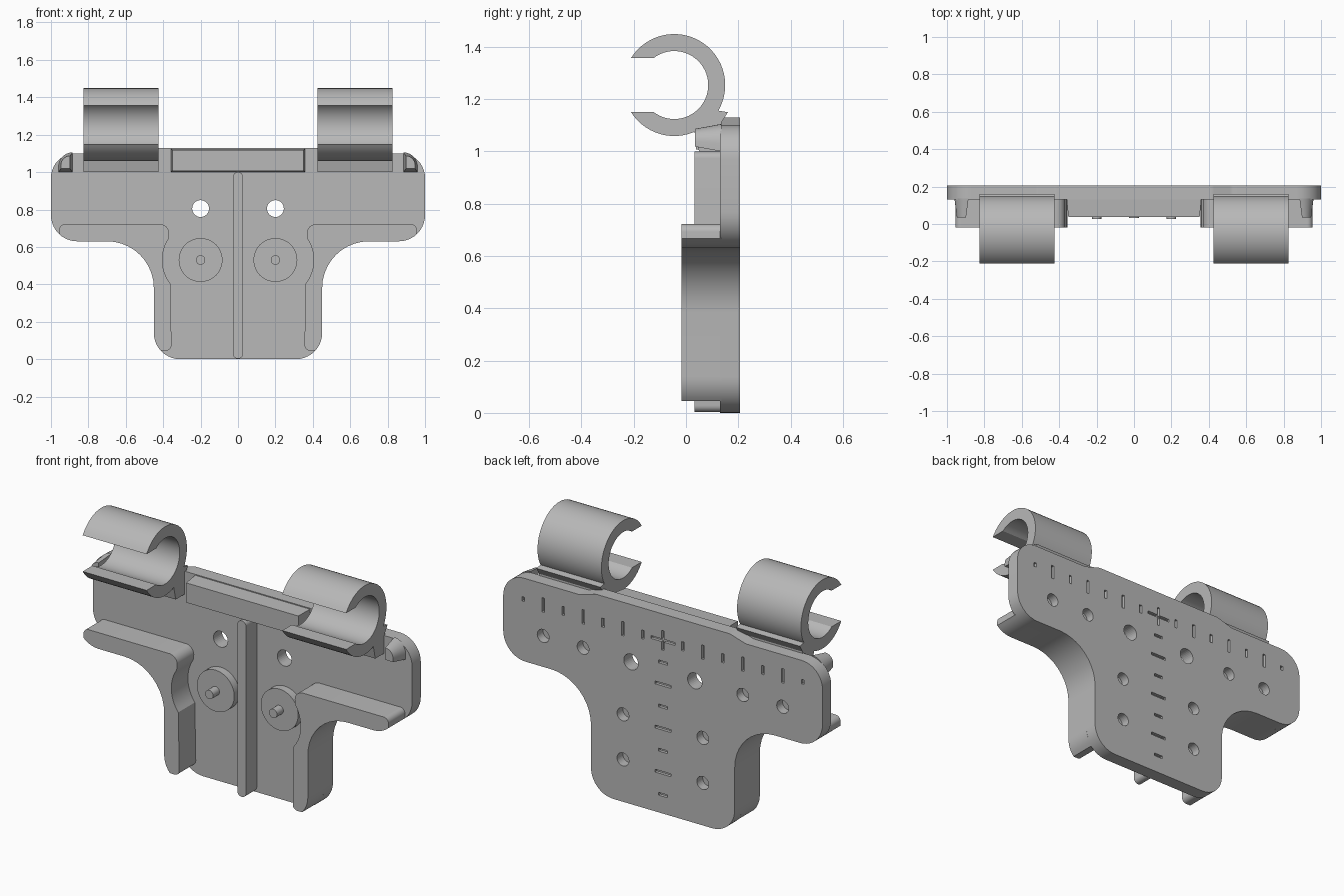
import bpy, bmesh, math
from mathutils import Vector

old = bpy.data.objects.get("Cube")
if old:
    bpy.data.objects.remove(old, do_unlink=True)

grey = bpy.data.materials.new("plain grey")
grey.use_nodes = True
grey.diffuse_color = (0.48, 0.48, 0.48, 1)
grey.node_tree.nodes["Principled BSDF"].inputs["Base Color"].default_value = grey.diffuse_color


def arc(cx, cy, r, a0, a1, n):
    """Points on an arc, angles in degrees."""
    angles = [math.radians(a0 + (a1 - a0) * i / n) for i in range(n + 1)]
    return [(cx + r * math.cos(a), cy + r * math.sin(a)) for a in angles]


def rounded(corners, n=10):
    """Outline from (u, v, radius) corners, each filleted."""
    out = []
    for i, (u, v, r) in enumerate(corners):
        p = Vector((u, v))
        if not r:
            out.append((u, v))
            continue
        a = (Vector(corners[i - 1][:2]) - p).normalized()
        b = (Vector(corners[(i + 1) % len(corners)][:2]) - p).normalized()
        half = a.angle(b) / 2
        c = p + (a + b).normalized() * (r / math.sin(half))
        start = p + a * (r / math.tan(half)) - c
        end = p + b * (r / math.tan(half)) - c
        a0 = math.atan2(start.y, start.x)
        turn = (math.atan2(end.y, end.x) - a0 + math.pi) % math.tau - math.pi
        for k in range(n + 1):
            t = a0 + turn * k / n
            out.append((c.x + r * math.cos(t), c.y + r * math.sin(t)))
    return out


def add_prism(bm, outline, lo, hi, axis="y", side=1, taper=1.0, inset=None):
    """Extrude an outline along an axis; the lo end may shrink."""
    n = len(outline)
    cu = (min(p[0] for p in outline) + max(p[0] for p in outline)) / 2
    cv = (min(p[1] for p in outline) + max(p[1] for p in outline)) / 2
    tu, tv = inset or (taper, taper)
    rings = []
    for d, su, sv in ((lo, tu, tv), (hi, 1, 1)):
        ring = []
        for u, v in outline:
            u, v = cu + (u - cu) * su, cv + (v - cv) * sv
            co = (u * side, d, v) if axis == "y" else (d * side, u, v)
            ring.append(bm.verts.new(co))
        rings.append(ring)
    a, b = rings
    faces = [bm.faces.new(a), bm.faces.new(b)]
    for i in range(n):
        j = (i + 1) % n
        faces.append(bm.faces.new((a[i], a[j], b[j], b[i])))
    bmesh.ops.recalc_face_normals(bm, faces=faces)


def finish(name, bm):
    mesh = bpy.data.meshes.new(name)
    bm.to_mesh(mesh)
    bm.free()
    obj = bpy.data.objects.new(name, mesh)
    bpy.context.collection.objects.link(obj)
    mesh.materials.append(grey)
    return obj


def smooth(obj):
    bpy.ops.object.select_all(action="DESELECT")
    obj.select_set(True)
    bpy.context.view_layer.objects.active = obj
    bpy.ops.object.shade_smooth_by_angle(angle=math.radians(30))


def part(name, outline, lo, hi, **kw):
    bm = bmesh.new()
    add_prism(bm, outline, lo, hi, **kw)
    obj = finish(name, bm)
    smooth(obj)
    return obj


def circle(x, z, r, n=32):
    return arc(x, z, r, 0, 360 - 360 / n, n - 1)


def box(x, z, w, h):
    return [(x - w / 2, z - h / 2), (x + w / 2, z - h / 2),
            (x + w / 2, z + h / 2), (x - w / 2, z + h / 2)]


FRONT, BACK = 0.13, 0.207

# T-shaped back plate
half = [(0.45, 0, 0.14), (0.45, 0.63, 0.25), (1, 0.63, 0.14),
        (1, 1.1, 0.13), (0.52, 1.1, 0.06), (0.42, 1.13, 0.06)]
plate = part("back_plate", rounded(half + [(-x, z, r) for x, z, r in reversed(half)]),
             FRONT, BACK)

# Through holes, blind holes and engraved ruler marks in the plate
bm = bmesh.new()
for s in (1, -1):
    add_prism(bm, circle(0.2 * s, 0.805, 0.045), 0.05, 0.3)
    for x, z in ((0.75, 0.805), (0.5, 0.805), (0.25, 0.495), (0.25, 0.24)):
        add_prism(bm, circle(x * s, z, 0.037), 0.155, 0.3)
    for k in range(1, 8):
        height = 0.025 if k == 7 else 0.08 if k % 2 == 0 else 0.05
        add_prism(bm, box(0.125 * k * s, 0.98, 0.016, height), 0.19, 0.3)
for k in range(1, 8):
    width = 0.1 if k % 2 == 0 else 0.055
    add_prism(bm, box(0, 0.98 - 0.125 * k, width, 0.016), 0.19, 0.3)
cross = [(0.008, -0.055), (0.008, -0.008), (0.075, -0.008), (0.075, 0.008),
         (0.008, 0.008), (0.008, 0.055)]
cross += [(-x, z) for x, z in reversed(cross)]
add_prism(bm, [(x, z + 0.98) for x, z in cross], 0.19, 0.3)
cutter = finish("hole_cutter", bm)
cutter.hide_render = True

cut = plate.modifiers.new("holes", "BOOLEAN")
cut.operation = "DIFFERENCE"
cut.solver = "EXACT"
cut.object = cutter
bpy.context.view_layer.objects.active = plate
bpy.ops.object.modifier_apply(modifier=cut.name)
bpy.data.objects.remove(cutter, do_unlink=True)
smooth(plate)

# Centre rib and top ledge
part("centre_rib", rounded([(-0.027, 0.003, 0.026), (0.027, 0.003, 0.026),
                            (0.027, 1, 0.026), (-0.027, 1, 0.026)], 6), 0.033, FRONT + 0.005)
part("top_ledge", box(0, 1.063, 0.72, 0.124), 0.038, FRONT + 0.005, inset=(0.975, 0.9))

# Lip outline: plate edge outside, disc clearance inside
lip = [(0.355, 0.045, 0.03)]
lip += [(x, z, 0) for x, z in arc(0.31, 0.14, 0.14, -42, 0, 6)]
lip += [(0.45, 0.63, 0.25)]
lip += [(x, z, 0) for x, z in arc(0.86, 0.77, 0.14, -90, -47, 6)]
lip += [(0.955, 0.722, 0.03), (0.36, 0.722, 0.05)]
lip += [(x, z, 0) for x, z in arc(0.2, 0.53, 0.205, 33, -38, 12)]

# Open ring profile with a flat-sided slot facing forward
R_OUT, R_IN, SLOT, CY, CZ = 0.195, 0.13, 0.1025, -0.045, 1.254
a_out = 180 - math.degrees(math.asin(SLOT / R_OUT))
a_in = 180 - math.degrees(math.asin(SLOT / R_IN))
ring = arc(CY, CZ, R_OUT, a_out, -a_out, 48) + arc(CY, CZ, R_IN, -a_in, a_in, 40)
foot = [(0.05, 1.0), (0.135, 1.0), (0.135, 1.11), (0.16, 1.15), (0.1, 1.16), (0.03, 1.085)]
tab = [(0.885, 1.0), (0.96, 1.0)] + arc(0.885, 1.03, 0.075, 0, 90, 8)

for s, label in ((1, "left"), (-1, "right")):
    part(label + "_lip", rounded(lip), -0.018, FRONT + 0.005, side=s)
    part(label + "_disc", circle(0.2, 0.53, 0.117, 48), 0.085, FRONT + 0.005, side=s)
    part(label + "_pin", circle(0.2, 0.53, 0.025, 24), 0.028, 0.09, side=s)
    part(label + "_clip_ring", ring, 0.425, 0.825, axis="x", side=s)
    part(label + "_clip_foot", foot, 0.425, 0.825, axis="x", side=s)
    part(label + "_end_tab", tab, 0.035, FRONT + 0.005, side=s, taper=0.65)
